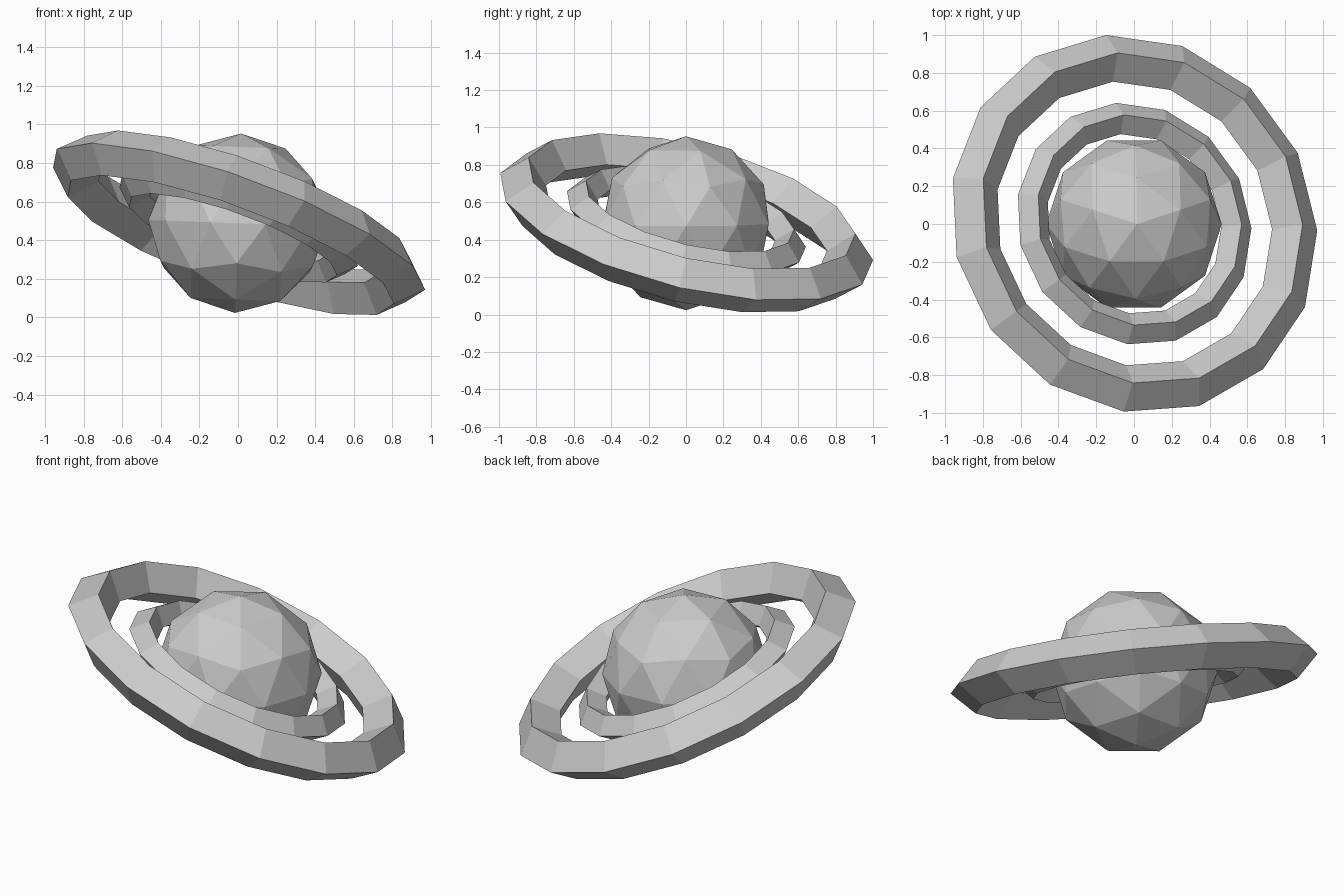
import bpy, bmesh
from math import cos, sin, pi, radians
from mathutils import Vector, Matrix

if "Cube" in bpy.data.objects:
    bpy.data.objects.remove(bpy.data.objects["Cube"])

CENTRE = Vector((0, 0, 0.488))

# Shared tilted frame of both rings
up = Vector((0.364, 0.25, 1)).normalized()
e1 = Vector((0.965, 0.045, 0))
e1 = (e1 - up * e1.dot(up)).normalized()
e2 = up.cross(e1)


def finish(name, bm):
    bmesh.ops.recalc_face_normals(bm, faces=bm.faces)
    mesh = bpy.data.meshes.new(name)
    bm.to_mesh(mesh)
    bm.free()
    ob = bpy.data.objects.new(name, mesh)
    ob.location = CENTRE
    bpy.context.collection.objects.link(ob)
    return ob


def ring(name, major, minor, n=15, sides=4):
    # low-poly torus with a diamond cross-section
    bm = bmesh.new()
    loops = []
    for i in range(n):
        a = 2 * pi * i / n
        out = e1 * cos(a) + e2 * sin(a)
        loops.append([bm.verts.new(out * (major + minor * cos(2 * pi * j / sides))
                                   + up * minor * sin(2 * pi * j / sides))
                      for j in range(sides)])
    for i in range(n):
        p, q = loops[i], loops[(i + 1) % n]
        for j in range(sides):
            k = (j + 1) % sides
            bm.faces.new((p[j], q[j], q[k], p[k]))
    return finish(name, bm)


# Planet ball
bm = bmesh.new()
turn = Matrix.Rotation(radians(2), 4, 'Y') @ Matrix.Rotation(radians(18), 4, 'Z')
bmesh.ops.create_icosphere(bm, subdivisions=2, radius=0.465, matrix=turn)
finish("planet_ball", bm)

# Rings
ring("outer_ring", 0.903, 0.127)
ring("inner_ring", 0.575, 0.085)
